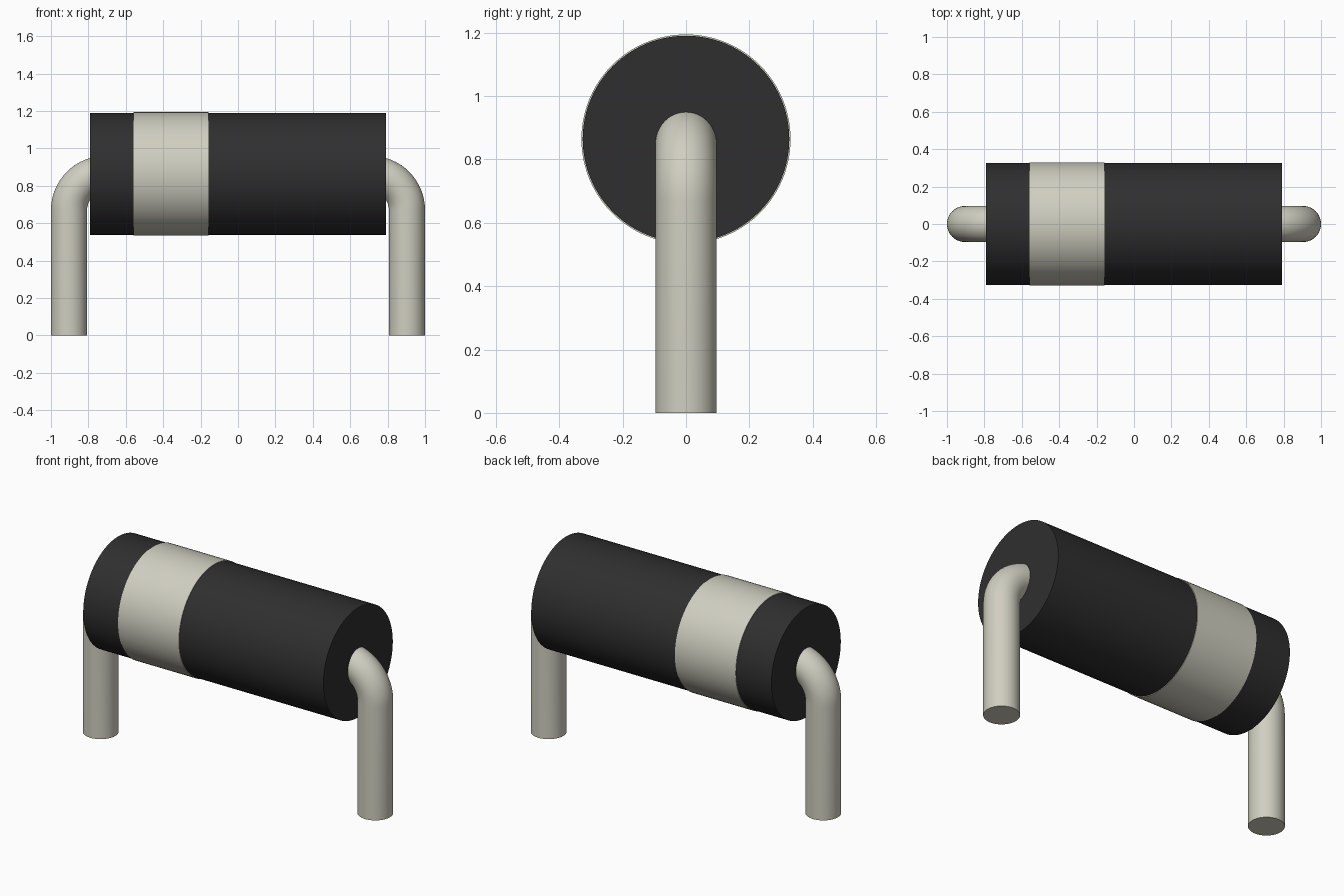
import bpy
import bmesh
import math
from mathutils import Matrix, Vector

cube = bpy.data.objects.get("Cube")
if cube:
    bpy.data.objects.remove(cube, do_unlink=True)

AXIS_Z = 0.864       # height of the body axis
WIRE_R = 0.0965      # lead radius
LEG_X = 1.0 - WIRE_R
BEND_R = 0.194       # centreline radius of the bend


def make_material(name, rgb):
    mat = bpy.data.materials.new(name)
    mat.use_nodes = True
    color = (*rgb, 1.0)
    mat.diffuse_color = color
    bsdf = mat.node_tree.nodes["Principled BSDF"]
    bsdf.inputs["Base Color"].default_value = color
    bsdf.inputs["Roughness"].default_value = 0.6
    return mat


def finish(bm, name, mat):
    bmesh.ops.recalc_face_normals(bm, faces=bm.faces)
    mesh = bpy.data.meshes.new(name)
    bm.to_mesh(mesh)
    bm.free()
    mesh.materials.append(mat)
    obj = bpy.data.objects.new(name, mesh)
    bpy.context.collection.objects.link(obj)
    bpy.ops.object.select_all(action='DESELECT')
    obj.select_set(True)
    bpy.context.view_layer.objects.active = obj
    bpy.ops.object.shade_smooth_by_angle(angle=math.radians(40))
    return obj


def drum(name, x0, x1, radius, mat):
    """Cylinder lying along x."""
    bm = bmesh.new()
    place = Matrix.Translation(((x0 + x1) / 2, 0, AXIS_Z)) @ Matrix.Rotation(math.pi / 2, 4, 'Y')
    bmesh.ops.create_cone(bm, cap_ends=True, segments=96, radius1=radius, radius2=radius,
                          depth=x1 - x0, matrix=place)
    return finish(bm, name, mat)


def lead(name, side, mat, sides=48, steps=16):
    """Round wire: straight leg, then a quarter bend into the body end."""
    path = [(Vector((LEG_X, 0, 0)), 0.0)]
    cx, cz = LEG_X - BEND_R, AXIS_Z - BEND_R
    for i in range(steps + 1):
        a = math.pi / 2 * i / steps
        path.append((Vector((cx + BEND_R * math.cos(a), 0, cz + BEND_R * math.sin(a))), a))
    bm = bmesh.new()
    rings = []
    for point, a in path:
        outward = Vector((math.cos(a), 0, math.sin(a)))
        ring = []
        for k in range(sides):
            t = 2 * math.pi * k / sides
            p = point + WIRE_R * (math.cos(t) * outward + math.sin(t) * Vector((0, 1, 0)))
            ring.append(bm.verts.new((p.x * side, p.y, p.z)))
        rings.append(ring)
    for r0, r1 in zip(rings, rings[1:]):
        for k in range(sides):
            j = (k + 1) % sides
            bm.faces.new((r0[k], r0[j], r1[j], r1[k]))
    bm.faces.new(rings[0])
    bm.faces.new(rings[-1])
    return finish(bm, name, mat)


black = make_material("black_plastic", (0.028, 0.028, 0.028))
metal = make_material("pale_tin", (0.63, 0.62, 0.53))

# Body and the marking band around it
drum("body", -0.79, 0.79, 0.326, black)
drum("marking_band", -0.558, -0.158, 0.330, metal)

# Bent leads at both ends
lead("left_lead", 1, metal)
lead("right_lead", -1, metal)
